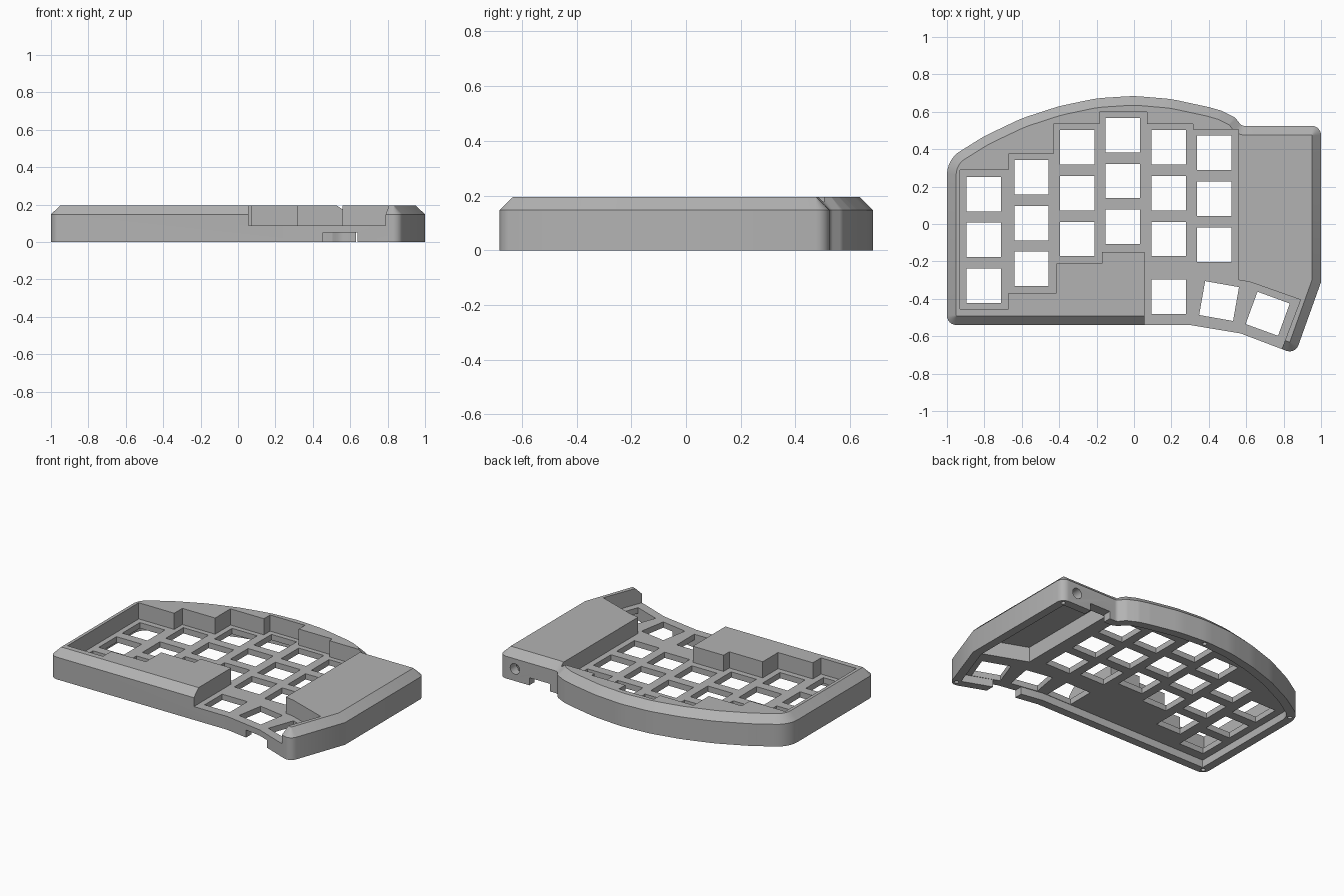
import bpy, bmesh, math
from mathutils import Vector, Matrix

cube = bpy.data.objects.get("Cube")
if cube:
    bpy.data.objects.remove(cube, do_unlink=True)

grey = bpy.data.materials.new("plain grey")
grey.use_nodes = True
grey.diffuse_color = (0.45, 0.45, 0.45, 1)
bsdf = next(n for n in grey.node_tree.nodes if n.type == "BSDF_PRINCIPLED")
bsdf.inputs["Base Color"].default_value = grey.diffuse_color

HEIGHT, SHOULDER, PLATE_TOP, PLATE_BOTTOM = 0.195, 0.147, 0.088, 0.05

# Case outline, counter-clockwise: x, y, corner radius
OUTLINE = [(-1, -.54, .05), (.3, -.54, 0), (.57, -.585, 0), (.862, -.696, .05),
           (1, -.31, 0), (1, .525, .05), (.575, .525, .03), (.54, .57, .05),
           (.47, .605, .1), (.4, .625, .2), (.2, .668, .6), (0, .685, .6),
           (-.2, .672, .6), (-.4, .63, .6), (-.6, .565, .6), (-.8, .47, .6),
           (-.92, .395, 0), (-1, .35, .15)]


def inset_outline(inset, steps=6):
    """Inset the outline, then round each corner to a matching radius."""
    pts = [Vector(p[:2]) for p in OUTLINE]
    n = len(pts)
    sharp, turns = [], []
    for i in range(n):
        a = (pts[i] - pts[i - 1]).normalized()
        b = (pts[(i + 1) % n] - pts[i]).normalized()
        na, nb = Vector((-a.y, a.x)), Vector((-b.y, b.x))
        sharp.append(pts[i] + (na + nb) * inset / (1 + na.dot(nb)))
        turns.append(math.atan2(a.x * b.y - a.y * b.x, a.dot(b)))
    result = []
    for i, p in enumerate(sharp):
        r, turn = OUTLINE[i][2], turns[i]
        if r == 0:
            result.append(p)
            continue
        r = max(r - math.copysign(inset, turn), 0.002)
        a = (p - sharp[i - 1]).normalized()
        side = Vector((-a.y, a.x)) * math.copysign(1, turn)
        start = p - a * r * math.tan(abs(turn) / 2)
        for k in range(steps + 1):
            t = abs(turn) * k / steps
            result.append(start + a * r * math.sin(t) + side * r * (1 - math.cos(t)))
    return result


def loft(bm, rings):
    """Closed solid through a stack of (points, z) rings."""
    loops = [[bm.verts.new((p[0], p[1], z)) for p in pts] for pts, z in rings]
    for low, high in zip(loops, loops[1:]):
        for i in range(len(low)):
            j = (i + 1) % len(low)
            bm.faces.new((low[i], low[j], high[j], high[i]))
    bm.faces.new(loops[0][::-1])
    bm.faces.new(loops[-1])


def make(name, bm):
    bmesh.ops.recalc_face_normals(bm, faces=bm.faces)
    mesh = bpy.data.meshes.new(name)
    bm.to_mesh(mesh)
    bm.free()
    mesh.materials.append(grey)
    obj = bpy.data.objects.new(name, mesh)
    bpy.context.collection.objects.link(obj)
    return obj


def box(x0, x1, y0, y1):
    return [(x0, y0), (x1, y0), (x1, y1), (x0, y1)]


# Chamfered case body
bm = bmesh.new()
loft(bm, [(inset_outline(0), 0), (inset_outline(0), SHOULDER),
          (inset_outline(.049), HEIGHT)])
case = make("keyboard_case", bm)
bpy.context.view_layer.objects.active = case
case.select_set(True)


def cut(bm):
    cutter = make("cutter", bm)
    cutter.hide_render = True
    mod = case.modifiers.new("cut", "BOOLEAN")
    mod.operation, mod.solver, mod.object = "DIFFERENCE", "EXACT", cutter
    bpy.ops.object.modifier_apply(modifier=mod.name)
    bpy.data.objects.remove(cutter, do_unlink=True)


def cut_prism(pts, z0, z1):
    bm = bmesh.new()
    loft(bm, [(pts, z0), (pts, z1)])
    cut(bm)


# Stepped key well, open at the front by the thumb keys
well = [(-.93, -.455), (-.67, -.455), (-.67, -.37), (-.415, -.37), (-.415, -.21),
        (-.17, -.21), (-.17, -.15), (.055, -.15), (.055, -.8), (.74, -.8),
        (.89, -.405), (.62, -.31), (.56, -.3), (.56, .505), (.315, .505),
        (.315, .535), (.07, .535), (.07, .6), (-.185, .6), (-.185, .535),
        (-.43, .535), (-.43, .375), (-.67, .375), (-.67, .29), (-.93, .29)]
cut_prism(well, PLATE_TOP, .3)

# Shallow underside hollow and deeper electronics bay
cut_prism(inset_outline(.055), -.1, PLATE_BOTTOM)
cut_prism([(.61, -.25), (.9, -.36), (.94, -.27), (.94, .46), (.61, .46)], -.1, .15)

# Switch holes: three per column, plus the thumb row
keys = [(x, y - row * .245, 0)
        for x, y in [(-.803, .16), (-.548, .25), (-.303, .41),
                     (-.06, .475), (.185, .41), (.428, .38)]
        for row in range(3)]
keys += [(.185, -.39, 0), (.455, -.412, -10), (.715, -.48, -20)]
bm = bmesh.new()
for x, y, angle in keys:
    turn = Matrix.Rotation(math.radians(angle), 2)
    square = [turn @ Vector(p) + Vector((x, y)) for p in box(-.092, .092, -.092, .092)]
    loft(bm, [(square, -.1), (square, .12)])
cut(bm)

# Front cable notch and rear port notch
cut_prism(box(.455, .64, -.8, -.45), -.1, PLATE_BOTTOM)
cut_prism(box(.63, .78, .42, .6), -.1, PLATE_BOTTOM)

# Round button hole in the rear wall
bm = bmesh.new()
bmesh.ops.create_cone(bm, cap_ends=True, segments=24, radius1=.035, radius2=.035, depth=.16,
                      matrix=Matrix.Translation((.885, .5, .08)) @ Matrix.Rotation(math.pi / 2, 4, "X"))
cut(bm)

# Blind screw holes in the bottom rim
bm = bmesh.new()
for x, y in [(-.965, -.505), (-.96, .31), (0, .658), (.965, .49), (.845, -.65)]:
    bmesh.ops.create_cone(bm, cap_ends=True, segments=16, radius1=.014, radius2=.014,
                          depth=.08, matrix=Matrix.Translation((x, y, 0)))
cut(bm)

bpy.ops.object.shade_smooth_by_angle(angle=math.radians(25))
